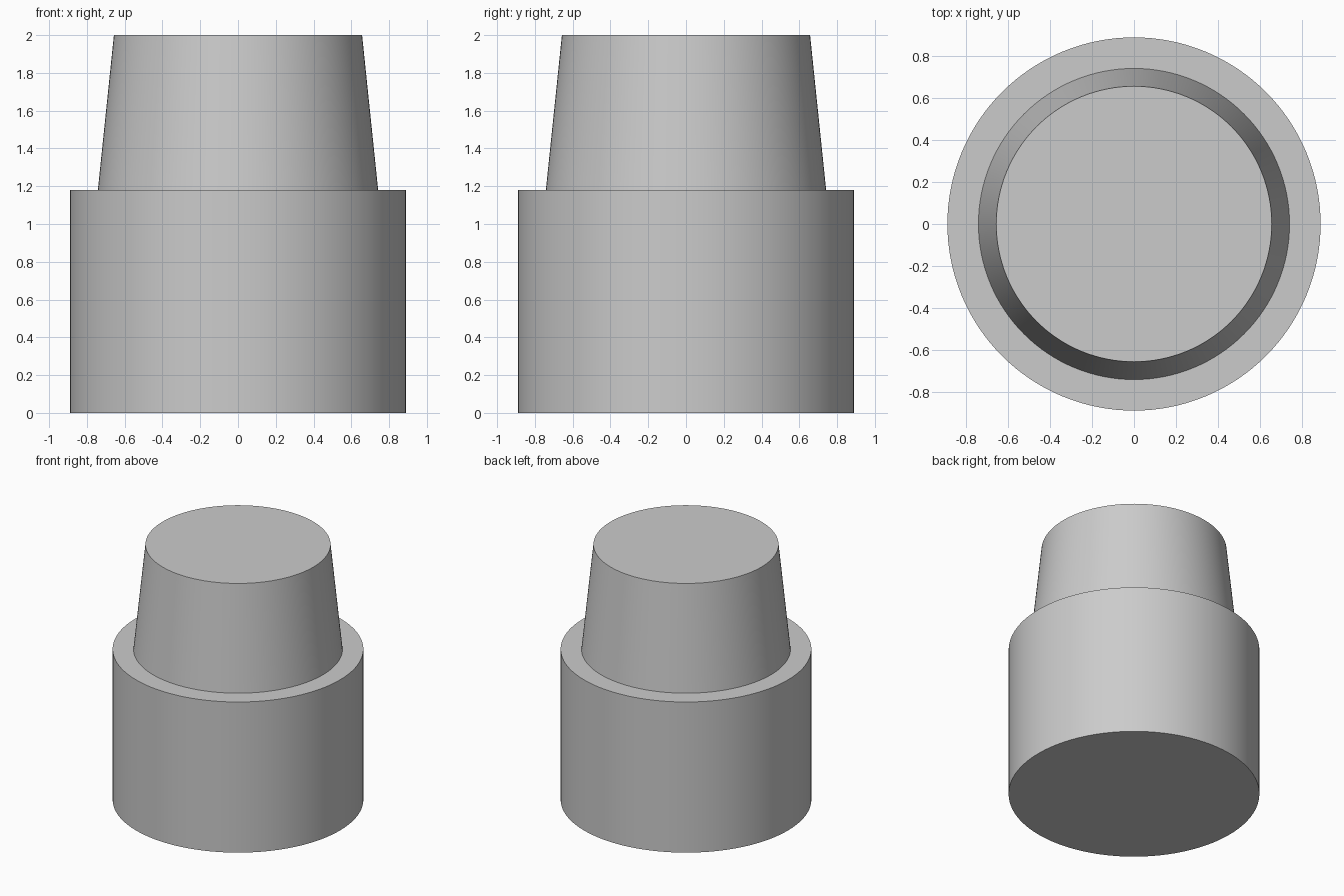
import bpy
import bmesh
import math

cube = bpy.data.objects.get("Cube")
if cube:
    bpy.data.objects.remove(cube, do_unlink=True)

SEGMENTS = 128

# One plain grey for the whole body
grey = bpy.data.materials.new("plain grey")
grey.use_nodes = True
colour = (0.6, 0.6, 0.6, 1)
grey.diffuse_color = colour
grey.node_tree.nodes["Principled BSDF"].inputs["Base Color"].default_value = colour

# Stepped outline: wide drum, flat shoulder, tapered plug (radius, height)
profile = [(0.89, 0), (0.89, 1.18), (0.742, 1.18), (0.657, 2)]

bm = bmesh.new()
rings = []
for radius, height in profile:
    ring = []
    for i in range(SEGMENTS):
        angle = math.tau * i / SEGMENTS
        ring.append(bm.verts.new((radius * math.cos(angle), radius * math.sin(angle), height)))
    rings.append(ring)

# Walls and shoulder
for lower, upper in zip(rings, rings[1:]):
    for i in range(SEGMENTS):
        j = (i + 1) % SEGMENTS
        bm.faces.new((lower[i], lower[j], upper[j], upper[i]))

# Flat end caps
bm.faces.new(reversed(rings[0]))
bm.faces.new(rings[-1])

mesh = bpy.data.meshes.new("stepped_body")
bm.to_mesh(mesh)
bm.free()
mesh.materials.append(grey)
body = bpy.data.objects.new("stepped_body", mesh)
bpy.context.collection.objects.link(body)

# Smooth round walls with crisp rims
bpy.ops.object.select_all(action="DESELECT")
body.select_set(True)
bpy.context.view_layer.objects.active = body
bpy.ops.object.shade_smooth_by_angle(angle=math.radians(30))
